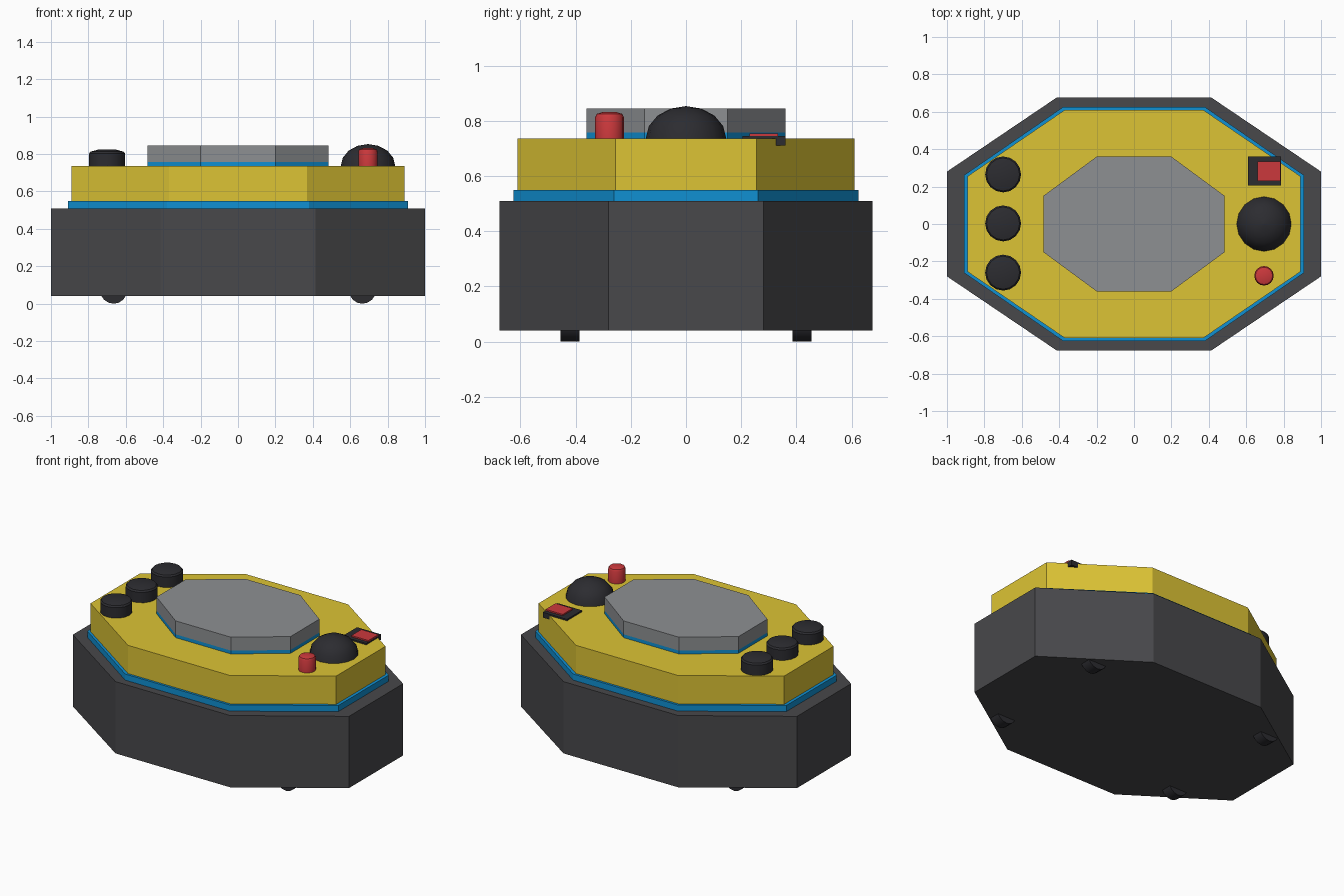
import bpy, bmesh
from math import sin, cos, pi, radians

if "Cube" in bpy.data.objects:
    bpy.data.objects.remove(bpy.data.objects["Cube"])


def material(name, rgb):
    m = bpy.data.materials.new(name)
    m.diffuse_color = (*rgb, 1)
    m.use_nodes = True
    m.node_tree.nodes["Principled BSDF"].inputs["Base Color"].default_value = m.diffuse_color
    return m


DARK = material("dark_grey", (0.065, 0.065, 0.07))
BLACK = material("black", (0.025, 0.025, 0.03))
YELLOW = material("yellow", (0.72, 0.55, 0.035))
BLUE = material("blue", (0.005, 0.28, 0.65))
RED = material("red", (0.6, 0.04, 0.045))
GREY = material("grey", (0.27, 0.28, 0.29))


def finish(name, bm, mat, smooth=False):
    bmesh.ops.recalc_face_normals(bm, faces=bm.faces)
    me = bpy.data.meshes.new(name)
    bm.to_mesh(me)
    bm.free()
    me.materials.append(mat)
    ob = bpy.data.objects.new(name, me)
    bpy.context.collection.objects.link(ob)
    if smooth:
        bpy.ops.object.select_all(action='DESELECT')
        ob.select_set(True)
        bpy.context.view_layer.objects.active = ob
        bpy.ops.object.shade_smooth_by_angle(angle=radians(35))
    return ob


def octagon(name, hx, hy, cx, cy, z0, z1, mat):
    """Octagonal slab: half sizes hx, hy; end of flat front edge cx, end of flat side edge cy."""
    pts = [(hx, -cy), (hx, cy), (cx, hy), (-cx, hy),
           (-hx, cy), (-hx, -cy), (-cx, -hy), (cx, -hy)]
    bm = bmesh.new()
    low = [bm.verts.new((x, y, z0)) for x, y in pts]
    top = [bm.verts.new((x, y, z1)) for x, y in pts]
    bm.faces.new(low[::-1])
    bm.faces.new(top)
    for i in range(8):
        j = (i + 1) % 8
        bm.faces.new((low[i], low[j], top[j], top[i]))
    return finish(name, bm, mat)


def lathe(name, profile, loc, mat, n=16):
    """Closed round part from (radius, height) rings, capped at both ends."""
    bm = bmesh.new()
    rings = [[bm.verts.new((loc[0] + r * cos(2 * pi * i / n), loc[1] + r * sin(2 * pi * i / n), loc[2] + h))
              for i in range(n)] for r, h in profile]
    bm.faces.new(rings[0][::-1])
    bm.faces.new(rings[-1])
    for a, b in zip(rings, rings[1:]):
        for i in range(n):
            j = (i + 1) % n
            bm.faces.new((a[i], a[j], b[j], b[i]))
    return finish(name, bm, mat, True)


def box(name, x0, x1, y0, y1, z0, z1, mat):
    bm = bmesh.new()
    bmesh.ops.create_cube(bm, size=1)
    for v in bm.verts:
        v.co = (x1 if v.co.x > 0 else x0, y1 if v.co.y > 0 else y0, z1 if v.co.z > 0 else z0)
    return finish(name, bm, mat)


# Stacked octagonal body
octagon("base", 1.0, 0.675, 0.415, 0.28, 0.04, 0.51, DARK)
octagon("lower_trim", 0.91, 0.625, 0.38, 0.26, 0.51, 0.55, BLUE)
octagon("upper_deck", 0.89, 0.61, 0.37, 0.255, 0.55, 0.735, YELLOW)
octagon("lid_trim", 0.485, 0.36, 0.2, 0.15, 0.735, 0.757, BLUE)
octagon("lid", 0.485, 0.36, 0.2, 0.15, 0.757, 0.845, GREY)

# Row of knobs on the left
for i, y in enumerate((-0.26, 0.003, 0.265)):
    lathe(f"knob_{i + 1}", [(0.096, 0), (0.096, 0.068), (0.088, 0.078), (0.05, 0.088)],
          (-0.7, y, 0.735), BLACK)

# Dome, push button and rocker switch on the right
lathe("dome", [(0.146 * cos(a), 0.118 * sin(a)) for a in (k * pi / 8 for k in range(4))] + [(0.001, 0.118)],
      (0.695, 0, 0.735), BLACK)
lathe("push_button", [(0.052, 0), (0.052, 0.078), (0.046, 0.09), (0.026, 0.096)],
      (0.695, -0.277, 0.735), RED)
box("switch_plate", 0.61, 0.785, 0.205, 0.36, 0.71, 0.745, BLACK)
box("switch_rocker", 0.66, 0.784, 0.23, 0.333, 0.735, 0.754, RED)

# Feet: short discs lying on their side, half sunk in the base
for sx, xn in ((-1, "left"), (1, "right")):
    for sy, yn in ((-1, "front"), (1, "back")):
        foot = lathe(f"{yn}_{xn}_foot", [(0.073, -0.035), (0.073, 0.035)], (0, 0, 0), BLACK)
        foot.rotation_euler.x = pi / 2
        foot.location = (sx * 0.665, sy * 0.42, 0.073)
